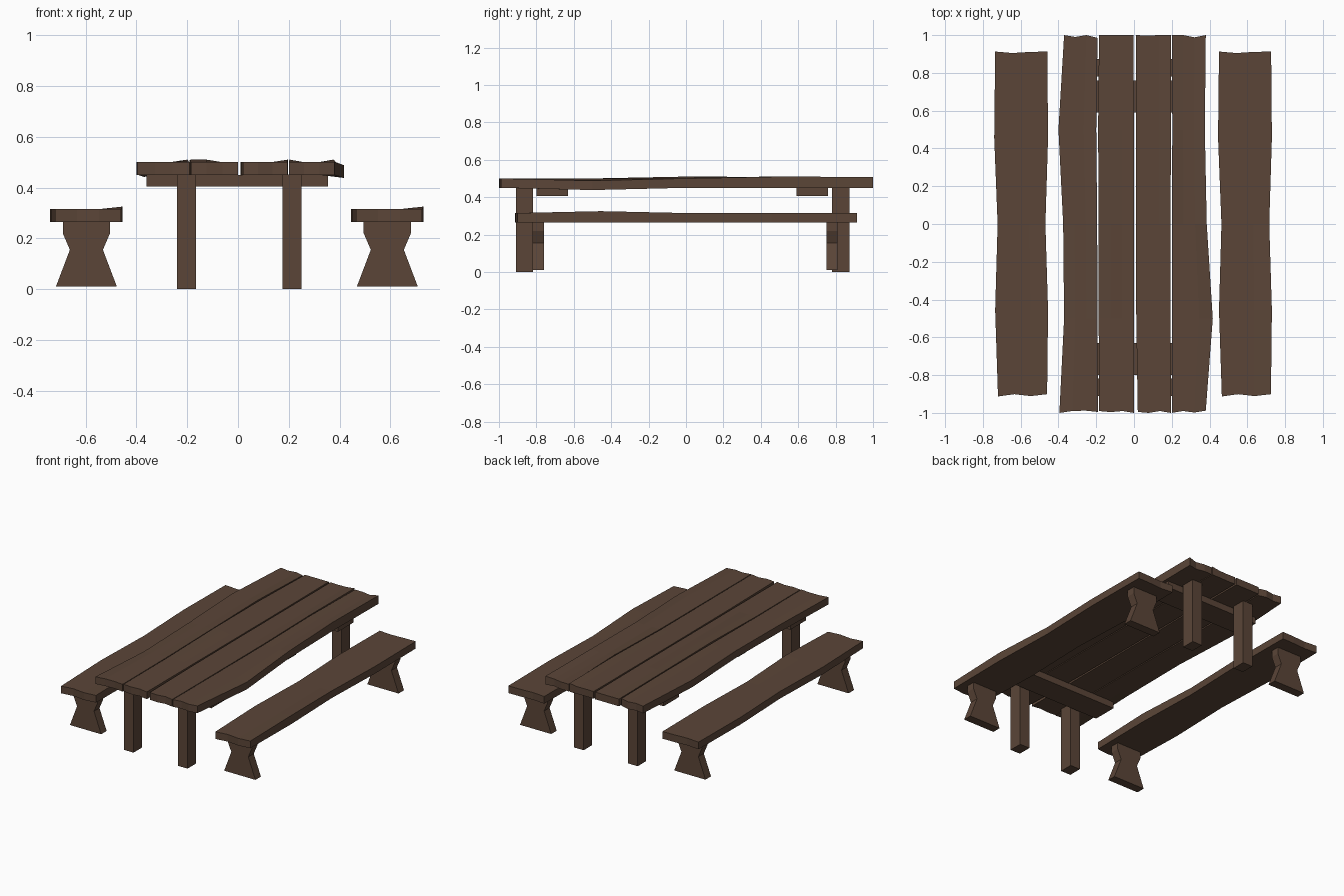
import bpy, bmesh

if "Cube" in bpy.data.objects:
    bpy.data.objects.remove(bpy.data.objects["Cube"])

wood = bpy.data.materials.new("dark brown wood")
wood.diffuse_color = (0.104, 0.060, 0.039, 1)
wood.use_nodes = True
wood.node_tree.nodes["Principled BSDF"].inputs["Base Color"].default_value = wood.diffuse_color


def finish(name, bm):
    bmesh.ops.recalc_face_normals(bm, faces=bm.faces)
    me = bpy.data.meshes.new(name)
    bm.to_mesh(me)
    bm.free()
    me.materials.append(wood)
    ob = bpy.data.objects.new(name, me)
    bpy.context.collection.objects.link(ob)
    return ob


def prism(name, profile, y0, y1):
    """Extrude an xz outline along y."""
    bm = bmesh.new()
    f = bm.faces.new([bm.verts.new((x, y0, z)) for x, z in profile])
    r = bmesh.ops.extrude_face_region(bm, geom=[f])
    for v in r["geom"]:
        if isinstance(v, bmesh.types.BMVert):
            v.co.y = y1
    return finish(name, bm)


def box(name, x0, x1, y0, y1, z0, z1):
    return prism(name, [(x0, z0), (x1, z0), (x1, z1), (x0, z1)], y0, y1)


def plank(name, half, left, right, back, front, z0, z1, bumps):
    """Rough board: edge x at 5 stations, ragged ends, bumps {(station, column): dz}."""
    bm = bmesh.new()
    layers = []
    for z in (z0, z1):
        grid = []
        for i in range(5):
            row = []
            for j in range(4):
                x = left[i] + (right[i] - left[i]) * j / 3
                y = half * (i - 2) / 2
                if i == 0:
                    y += front[j]
                if i == 4:
                    y -= back[j]
                dz = bumps.get((i, j), 0)
                if z == z0 and dz > 0:
                    dz = 0
                row.append(bm.verts.new((x, y, z + dz)))
            grid.append(row)
        layers.append(grid)
    for g in layers:
        for i in range(4):
            for j in range(3):
                bm.faces.new((g[i][j], g[i][j + 1], g[i + 1][j + 1], g[i + 1][j]))
    lo, hi = layers
    for i in range(4):
        for j in (0, 3):
            bm.faces.new((lo[i][j], lo[i + 1][j], hi[i + 1][j], hi[i][j]))
    for j in range(3):
        for i in (0, 4):
            bm.faces.new((lo[i][j], lo[i][j + 1], hi[i][j + 1], hi[i][j]))
    return finish(name, bm)


# table top planks (stations run from front to back)
T = (0.45, 0.50)
plank("table_plank_1", 1, (-.395, -.37, -.375, -.40, -.37), (-.19, -.193, -.195, -.20, -.193),
      (0, .01, 0, .015), (0, .01, .012, .005), *T, {(3, 3): .01, (1, 0): -.008, (2, 3): .006})
plank("table_plank_2", 1, (-.185, -.187, -.187, -.19, -.185), (0, 0, 0, 0, -.003),
      (0, 0, 0, 0), (.01, .004, .01, 0), *T, {(2, 0): .01, (2, 1): .01, (3, 0): .008})
plank("table_plank_3", 1, (.02, .012, .01, .01, .01), (.195, .194, .193, .196, .195),
      (0, .002, 0, 0), (.005, 0, .01, 0), *T, {(4, 3): .008, (3, 3): .01})
plank("table_plank_4", 1, (.20, .20, .20, .203, .20), (.38, .417, .385, .375, .38),
      (0, 0, .012, 0), (0, .01, .002, .012), *T,
      {(1, 3): -.012, (3, 0): .01, (4, 3): .008, (3, 3): .01})

# table legs and cross braces
for x in (-.24, .175):
    for y in (-.91, .78):
        box("table_leg", x, x + .075, y, y + .093, 0, .452)
for y in (-.80, .59):
    box("table_brace", -.36, .355, y, y + .17, .405, .45)

# benches with waisted legs
half_leg = [(.12, .01), (.065, .155), (.093, .22), (.093, .267)]
for dx in (0, -1.185):
    plank("bench_seat", .913, [x + dx for x in (.465, .45, .463, .445, .45)],
          [x + dx for x in (.725, .73, .716, .73, .726)],
          (0, .008, .002, 0), (0, .012, .002, .012), .265, .315, {(1, 3): .01})
    c = .588 + dx
    outline = [(c + x, z) for x, z in half_leg] + [(c - x, z) for x, z in reversed(half_leg)]
    for y in (-.82, .75):
        prism("bench_leg", outline, y, y + .06)
